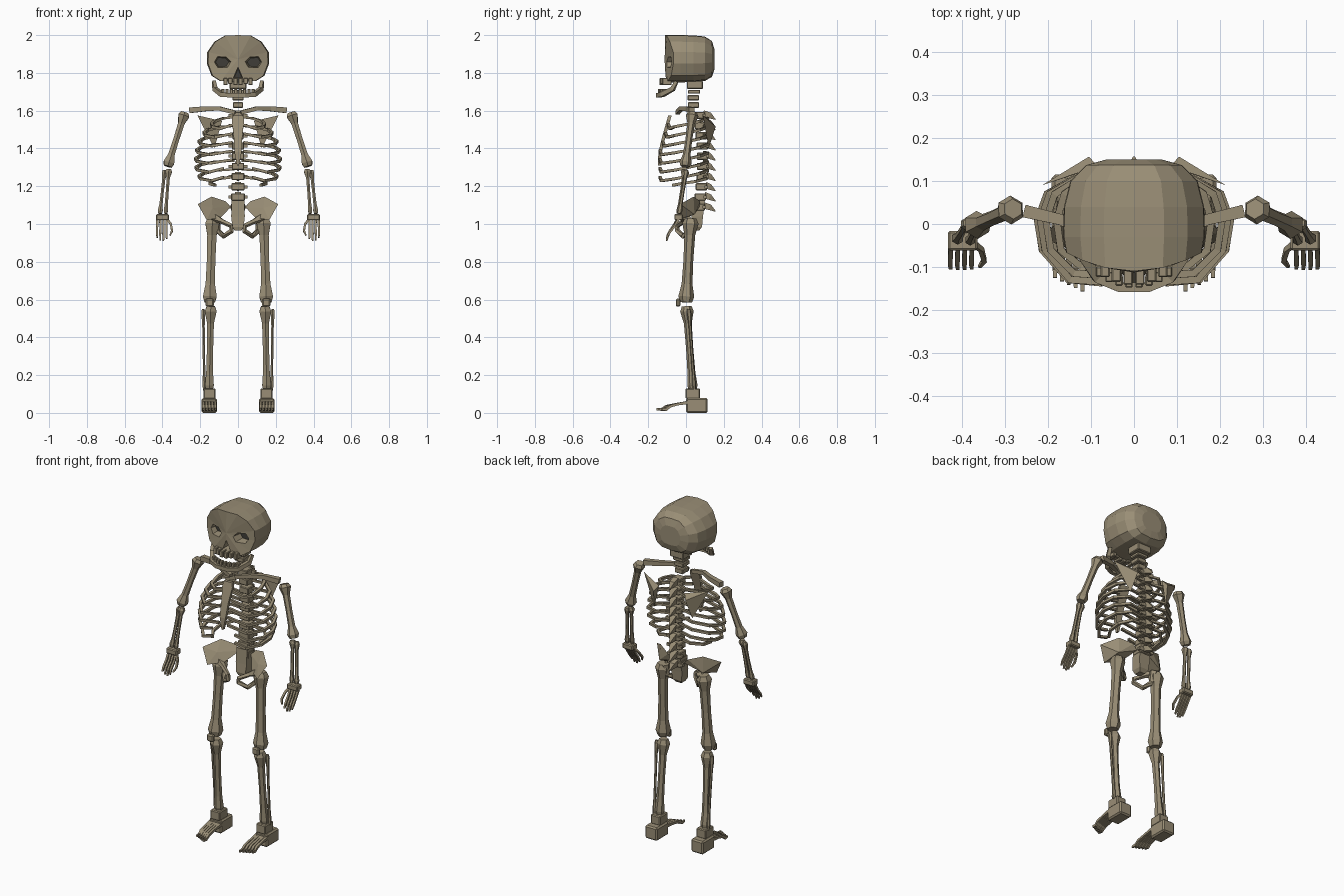
import bpy, bmesh, math
from mathutils import Vector, Matrix

if "Cube" in bpy.data.objects:
    bpy.data.objects.remove(bpy.data.objects["Cube"])


def material(name, color):
    m = bpy.data.materials.new(name)
    m.diffuse_color = (*color, 1)
    m.use_nodes = True
    m.node_tree.nodes["Principled BSDF"].inputs["Base Color"].default_value = m.diffuse_color
    return m


BONE = material("bone", (0.32, 0.27, 0.18))
HOLLOW = material("dark_hollow", (0.05, 0.048, 0.04))


def finish(name, bm, mirror=False):
    bmesh.ops.recalc_face_normals(bm, faces=bm.faces)
    me = bpy.data.meshes.new(name)
    bm.to_mesh(me)
    bm.free()
    ob = bpy.data.objects.new(name, me)
    bpy.context.collection.objects.link(ob)
    me.materials.append(BONE)
    if mirror:
        ob.modifiers.new("mirror", 'MIRROR').use_mirror_merge = False
    return ob


def loft(bm, rings):
    """Skin a list of equal-length point rings and cap both ends."""
    vs = [[bm.verts.new(p) for p in r] for r in rings]
    n = len(vs[0])
    for a, b in zip(vs, vs[1:]):
        for i in range(n):
            bm.faces.new((a[i], a[(i + 1) % n], b[(i + 1) % n], b[i]))
    bm.faces.new(vs[0])
    bm.faces.new(vs[-1][::-1])


def tube(bm, pts, radii, sides=6, ref=(0, 1, 0), flat=1.0):
    """Faceted bone along a path; flat squeezes the second cross axis."""
    pts = [Vector(p) for p in pts]
    if not isinstance(radii, (list, tuple)):
        radii = [radii] * len(pts)
    rings = []
    for i, p in enumerate(pts):
        t = (pts[min(i + 1, len(pts) - 1)] - pts[max(i - 1, 0)]).normalized()
        u = Vector(ref).cross(t).normalized()
        v = t.cross(u)
        rings.append([p + radii[i] * (u * math.cos(a) + v * flat * math.sin(a))
                      for a in (math.tau * (k + 0.5) / sides for k in range(sides))])
    loft(bm, rings)


def box(bm, x, y, z, bevel=0.0):
    """Box from (min, max) pairs."""
    c = [(a + b) / 2 for a, b in (x, y, z)]
    s = [b - a for a, b in (x, y, z)]
    geo = bmesh.ops.create_cube(bm, size=1, matrix=Matrix.Translation(c) @ Matrix.Diagonal((*s, 1)))
    if bevel:
        edges = list({e for v in geo["verts"] for e in v.link_edges})
        bmesh.ops.bevel(bm, geom=edges, offset=bevel, segments=1, affect='EDGES')


def bone(name, pts, radii, mirror=True, **kw):
    bm = bmesh.new()
    tube(bm, pts, radii, **kw)
    return finish(name, bm, mirror)


def long_bone(name, a, b, r_top, r_mid, r_end):
    """Limb bone with flared ends."""
    a, b = Vector(a), Vector(b)
    steps = (0, 0.06, 0.2, 0.5, 0.78, 0.93, 1)
    radii = (r_top * .7, r_top, r_mid * 1.1, r_mid, r_mid * 1.1, r_end, r_end * .75)
    return bone(name, [a.lerp(b, s) for s in steps], radii)


# Skull: lofted from face to back, with a curved face
half = [(0, 2.0), (.07, 1.997), (.125, 1.965), (.163, 1.91), (.165, 1.85), (.14, 1.785), (.095, 1.757), (0, 1.75)]
outline = half + [(-x, z) for x, z in half[-2:0:-1]]
rings = []
for y, sx, sz in ((-.11, .96, 1), (-.03, 1, 1), (.04, .99, .99), (.10, .9, .94), (.137, .68, .76), (.15, .4, .45)):
    rings.append([(x * sx, y + (1.6 * x * x if y < -.1 else 0), 1.87 + (z - 1.87) * sz) for x, z in outline])
bm = bmesh.new()
loft(bm, rings)
bm.faces.ensure_lookup_table()
face = min(bm.faces, key=lambda f: f.calc_center_median().y)
bmesh.ops.poke(bm, faces=[face])
for v in bm.verts:
    if abs(v.co.x) < .001 and v.co.y < -.06 and 1.8 < v.co.z < 1.95:
        v.co.y = -.113
skull = finish("skull", bm)
skull.data.materials.append(HOLLOW)

# Eye sockets and nose hole, cut with tapered prisms
bm = bmesh.new()
eye = [(.05, 0), (.03, .034), (-.022, .03), (-.048, .002), (-.03, -.03), (.028, -.033)]
nose = [(0, .035), (.027, -.028), (-.027, -.028)]
for cx, cz, shape, sgn in ((.083, 1.857, eye, 1), (-.083, 1.857, eye, -1), (0, 1.797, nose, 1)):
    loft(bm, [[(cx + sgn * px * s, y, cz + pz * s) for px, pz in shape]
              for y, s in ((-.2, 1.3), (-.045, .72))])
cutter = finish("socket_cutter", bm)
cutter.hide_render = True
mod = skull.modifiers.new("sockets", 'BOOLEAN')
mod.operation, mod.solver, mod.object = 'DIFFERENCE', 'EXACT', cutter
bpy.context.view_layer.objects.active = skull
bpy.ops.object.modifier_apply(modifier="sockets")
bpy.data.objects.remove(cutter)
for p in skull.data.polygons:
    inside = abs(p.center.y + .045) < .004 and p.normal.y < -.9
    p.material_index = 1 if inside else 0

# Jaw and both rows of teeth
bone("jaw", [(-.128, -.05, 1.755), (-.122, -.07, 1.715), (-.085, -.125, 1.685), (-.035, -.147, 1.681),
             (.035, -.147, 1.681), (.085, -.125, 1.685), (.122, -.07, 1.715), (.128, -.05, 1.755)],
     [.012, .016, .017, .016, .016, .017, .016, .012], mirror=False, sides=4, ref=(0, 0, 1))
bm = bmesh.new()
for i, x in enumerate((.014, .041, .067)):
    y = -.125 + 4 * x * x
    box(bm, (x - .011, x + .011), (y - .017, y + .03), (1.735 + .006 * (i % 2), 1.772), .003)
for x in (.012, .035, .058, .08):
    y = -.137 + 4 * x * x
    box(bm, (x - .009, x + .009), (y - .012, y + .012), (1.69, 1.715), .003)
finish("teeth", bm, True)

# Neck vertebrae
bm = bmesh.new()
for w, y0, y1, z0, z1 in ((.045, .005, .09, 1.715, 1.758), (.035, .01, .075, 1.69, 1.71),
                          (.03, .008, .07, 1.655, 1.682), (.027, .01, .07, 1.615, 1.645)):
    box(bm, (-w, w), (y0, y1), (z0, z1), .004)
finish("neck", bm)

# Spine: blocks with a spike pointing back and short wings
bm = bmesh.new()
for i in range(10):
    z = 1.575 - .054 * i
    y = .075 + .018 * math.sin(math.pi * i / 9)
    w = .028 + .001 * i
    box(bm, (-w, w), (y - .035, y + .025), (z - .019, z + .019), .004)
    tube(bm, [(0, y + .015, z + .01), (0, .125, z), (0, .156, z - .022)], [.024, .022, .003], sides=4, ref=(1, 0, 0))
    tube(bm, [(-.05, y + .02, z), (.05, y + .02, z)], .011, sides=4, ref=(0, 0, 1))
finish("spine", bm)
bm = bmesh.new()
loft(bm, [[(s * w, y, z) for s, y in ((-1, y0), (1, y0), (1, y1), (-1, y1))]
          for w, y0, y1, z in ((.034, .035, .10, 1.125), (.036, .03, .09, 1.04), (.03, .025, .085, .985), (.018, .03, .07, .965))])
finish("sacrum", bm)

# Ribs: each pair sweeps out, forward and down
bm = bmesh.new()
widths = (.14, .18, .205, .218, .225, .222, .205)
for i, w in enumerate(widths):
    z = 1.565 - .046 * i
    d = -.085 - .045 * min(i / 3, 1)
    tube(bm, [(.02, .095, z), (w * .55, .115, z - .005), (w * .9, .07, z - .022), (w, .01, z - .036), (w * .95, -.06, z - .05),
              (w * .68, d, z - .06), (.028 if i < 5 else .075, d - .008, z - .04)],
         [.009, .011, .012, .012, .012, .012, .011], sides=4, ref=(0, 0, 1), flat=.85)
tube(bm, [(.02, .095, 1.25), (.1, .105, 1.24), (.15, .05, 1.225), (.15, -.02, 1.215), (.12, -.07, 1.205)],
     .0105, sides=4, ref=(0, 0, 1))
finish("ribs", bm, True)

# Breastbone
bm = bmesh.new()
loft(bm, [[(s * w, y + dy, z) for s, dy in ((-1, -.009), (1, -.009), (1, .009), (-1, .009))]
          for w, y, z in ((.026, -.085, 1.575), (.033, -.092, 1.55), (.023, -.115, 1.47), (.019, -.137, 1.38), (.005, -.14, 1.31))])
finish("breastbone", bm)

# Collar bone and shoulder blade
bone("collar_bone", [(.015, -.045, 1.59), (.10, -.025, 1.612), (.17, .01, 1.61), (.255, .03, 1.602)],
     [.015, .015, .018, .021], sides=4, ref=(0, 0, 1))
bm = bmesh.new()
a, b, c, d = [bm.verts.new(p) for p in ((.215, .09, 1.575), (.085, .135, 1.545), (.125, .12, 1.40), (.105, .157, 1.515))]
for f in ((a, b, c), (a, b, d), (b, c, d), (c, a, d)):
    bm.faces.new(f)
finish("shoulder_blade", bm, True)

# Arms
long_bone("upper_arm", (.282, .035, 1.59), (.372, -.005, 1.305), .034, .018, .033)
long_bone("forearm_inner", (.366, -.005, 1.29), (.383, -.04, 1.055), .020, .009, .013)
long_bone("forearm_outer", (.388, .002, 1.285), (.413, -.036, 1.055), .016, .009, .015)
bm = bmesh.new()
box(bm, (.365, .434), (-.062, -.016), (1.02, 1.052), .005)
finish("wrist", bm, True)
bm = bmesh.new()
for i in range(4):
    x, z = .378 + .0165 * i, .91 + (.012, .0, .004, .018)[i]
    tube(bm, [(x, -.04, 1.025), (x, -.063, .985), (x + .001, -.09, .95), (x, -.103, z)], [.009, .0075, .008, .0055], sides=4)
tube(bm, [(.375, -.045, 1.025), (.356, -.06, 1.0), (.349, -.085, .965), (.36, -.1, .94)], [.009, .008, .008, .005], sides=4)
finish("fingers", bm, True)

# Hip: faceted wing and the lower ring
bm = bmesh.new()
rim = [(.038, .07, 1.09), (.065, .075, 1.12), (.14, .04, 1.145), (.213, -.03, 1.105), (.165, -.055, 1.02), (.09, .0, 1.035)]
vs = [bm.verts.new(p) for p in rim]
front, back = bm.verts.new((.135, -.005, 1.085)), bm.verts.new((.145, .045, 1.05))
for i in range(6):
    p, q = vs[i], vs[(i + 1) % 6]
    bm.faces.new((p, q, front))
    bm.faces.new((q, p, back))
finish("hip_wing", bm, True)
bone("hip_ring", [(.13, .005, 1.035), (.085, -.015, 1.015), (.035, -.045, .99), (.033, -.045, .965),
                  (.075, -.015, .935), (.108, .02, .965), (.115, .03, 1.03)],
     [.026, .014, .013, .014, .014, .016, .024], sides=5, ref=(.3, 1, .2))

# Legs
long_bone("thigh", (.135, .025, 1.03), (.15, 0, .585), .043, .026, .042)
bm = bmesh.new()
box(bm, (.128, .172), (-.054, -.03), (.562, .605), .007)
finish("kneecap", bm, True)
long_bone("shin", (.144, .003, .565), (.152, .036, .115), .036, .019, .027)
long_bone("calf_bone", (.184, .015, .55), (.178, .045, .12), .012, .007, .011)

# Feet
bm = bmesh.new()
box(bm, (.12, .182), (-.003, .075), (.075, .13), .005)
box(bm, (.112, .192), (0, .115), (.004, .078), .008)
finish("heel", bm, True)
bm = bmesh.new()
for i in range(5):
    x, s = .12 + .016 * i, 1 - .05 * i
    tube(bm, [(x, .01, .055), (x, -.055 * s, .046), (x, -.105 * s, .035), (x, -.13 * s, .02), (x, -.157 * s, .022)],
         [.012, .009, .01, .008, .006], sides=4, ref=(1, 0, 0))
finish("toes", bm, True)

# Rest exactly on the ground
for ob in bpy.context.collection.objects:
    for v in ob.data.vertices:
        v.co.z = max(v.co.z, 0) if v.co.z > .02 else max(v.co.z - .004, 0)
